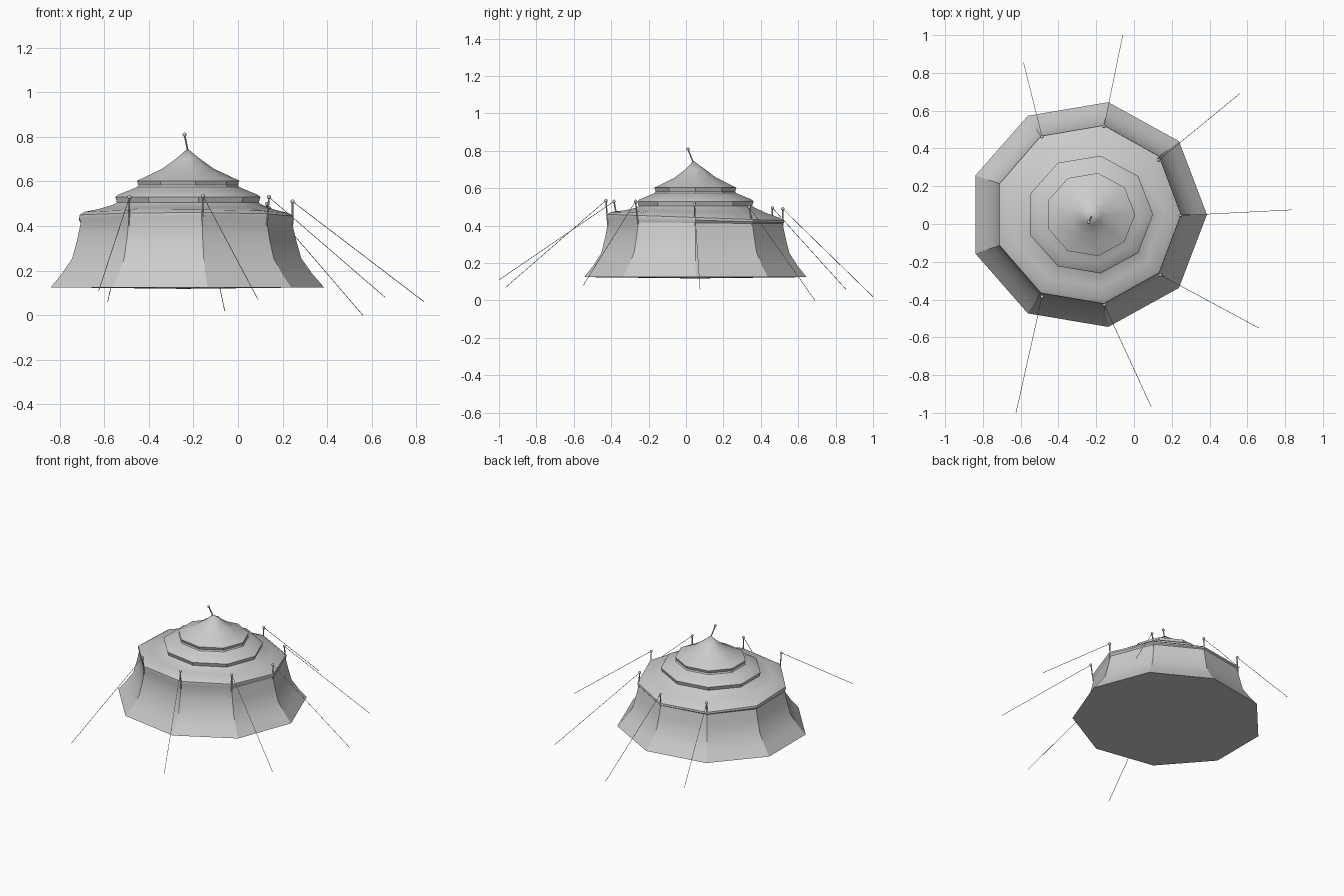
import bpy, bmesh, math
from mathutils import Vector

if "Cube" in bpy.data.objects:
    bpy.data.objects.remove(bpy.data.objects["Cube"])

SIDES = 9
CX, CY = -0.245, 0.05


def finish(bm, name, angle=30):
    bmesh.ops.recalc_face_normals(bm, faces=bm.faces)
    me = bpy.data.meshes.new(name)
    bm.to_mesh(me)
    bm.free()
    ob = bpy.data.objects.new(name, me)
    bpy.context.collection.objects.link(ob)
    bpy.context.view_layer.objects.active = ob
    ob.select_set(True)
    bpy.ops.object.shade_smooth_by_angle(angle=math.radians(angle))
    ob.select_set(False)
    return ob


# Canvas: nine-sided loft; rows are (centre x, radius x, radius y, z, tilt in y)
def canvas():
    rows = [
        (-0.246, 0.632, 0.604, 0.125, 0),
        (-0.246, 0.580, 0.555, 0.185, 0),
        (-0.246, 0.530, 0.510, 0.255, 0),
        (-0.246, 0.506, 0.489, 0.340, 0),
        (-0.246, 0.489, 0.474, 0.415, -0.01),
        (-0.246, 0.497, 0.481, 0.430, -0.03),
        (-0.246, 0.495, 0.479, 0.444, -0.035),
        (-0.246, 0.472, 0.457, 0.458, -0.035),
        (-0.243, 0.405, 0.388, 0.474, -0.02),
        (-0.237, 0.345, 0.325, 0.495, 0),
        (-0.235, 0.328, 0.308, 0.505, 0),
        (-0.235, 0.336, 0.316, 0.530, 0),
        (-0.235, 0.322, 0.303, 0.541, 0),
        (-0.232, 0.275, 0.258, 0.559, 0),
        (-0.231, 0.236, 0.221, 0.575, 0),
        (-0.231, 0.230, 0.216, 0.584, 0),
        (-0.231, 0.237, 0.223, 0.603, 0),
        (-0.229, 0.215, 0.202, 0.613, 0),
        (-0.228, 0.120, 0.113, 0.657, 0),
        (-0.226, 0.055, 0.052, 0.702, 0),
    ]
    bm = bmesh.new()
    rings = []
    for cx, rx, ry, z, tilt in rows:
        ring = []
        for i in range(SIDES):
            a = math.tau * i / SIDES
            dy = ry * math.sin(a)
            ring.append(bm.verts.new((cx + rx * math.cos(a), CY + dy, z + tilt * dy)))
        rings.append(ring)
    floor = bm.verts.new((CX, CY, 0.118))
    apex = bm.verts.new((-0.226, 0.04, 0.747))
    for i in range(SIDES):
        j = (i + 1) % SIDES
        for lo, hi in zip(rings, rings[1:]):
            bm.faces.new((lo[i], lo[j], hi[j], hi[i]))
        bm.faces.new((rings[-1][i], rings[-1][j], apex))
        bm.faces.new((rings[0][j], rings[0][i], floor))
    finish(bm, "tent_canvas")


def rod(name, a, b, r, segs):
    a, b = Vector(a), Vector(b)
    d = b - a
    bm = bmesh.new()
    bmesh.ops.create_cone(bm, cap_ends=True, segments=segs, radius1=r, radius2=r, depth=d.length)
    bmesh.ops.rotate(bm, verts=bm.verts, matrix=d.to_track_quat('Z', 'Y').to_matrix())
    bmesh.ops.translate(bm, verts=bm.verts, vec=(a + b) / 2)
    finish(bm, name, 50)


def knob(name, p, r=0.009):
    bm = bmesh.new()
    bmesh.ops.create_uvsphere(bm, u_segments=12, v_segments=8, radius=r)
    bmesh.ops.translate(bm, verts=bm.verts, vec=p)
    finish(bm, name, 60)


canvas()

# Centre pole tip, leaning slightly
rod("centre_pole", (-0.222, 0.046, 0.72), (-0.24, 0.01, 0.81), 0.004, 8)
knob("centre_pole_knob", (-0.24, 0.01, 0.81))

# Eave poles with guy ropes: knob position -> ground end
guys = [
    ((0.245, 0.045, 0.510), (0.835, 0.075, 0.06)),
    ((0.130, 0.338, 0.500), (0.560, 0.690, 0.00)),
    ((-0.158, 0.517, 0.490), (-0.060, 1.000, 0.02)),
    ((-0.487, 0.462, 0.495), (-0.585, 0.855, 0.06)),
    ((-0.487, -0.385, 0.530), (-0.625, -1.000, 0.11)),
    ((-0.157, -0.428, 0.535), (0.090, -0.965, 0.07)),
    ((0.139, -0.270, 0.530), (0.660, -0.550, 0.08)),
]
for n, (top, end) in enumerate(guys, 1):
    i = n - 1 if n < 5 else n + 1
    a = math.tau * i / SIDES
    foot = (-0.246 + 0.490 * math.cos(a), CY + 0.475 * math.sin(a), 0.40)
    rod(f"eave_pole_{n}", foot, top, 0.004, 8)
    knob(f"eave_pole_knob_{n}", top)
    rod(f"guy_rope_{n}", top, end, 0.0015, 6)
